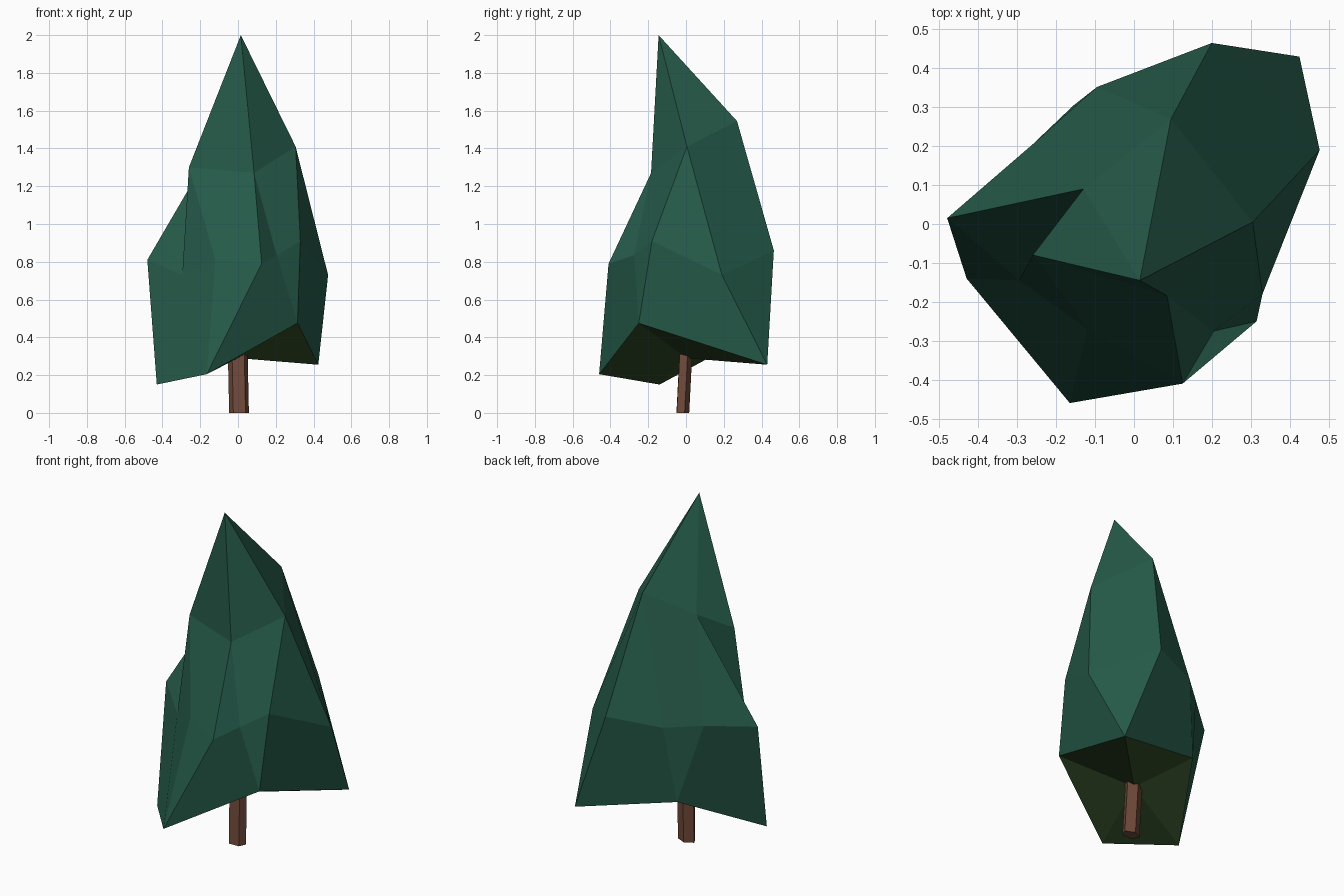
import bpy, bmesh, math

if "Cube" in bpy.data.objects:
    bpy.data.objects.remove(bpy.data.objects["Cube"])


def mat(name, rgb):
    m = bpy.data.materials.new(name)
    m.diffuse_color = (*rgb, 1)
    m.use_nodes = True
    m.node_tree.nodes["Principled BSDF"].inputs["Base Color"].default_value = m.diffuse_color
    return m


needle = mat("needle green", (0.019, 0.105, 0.068))
olive = mat("underside olive", (0.033, 0.075, 0.022))
bark = mat("bark brown", (0.165, 0.070, 0.042))


def finish(name, bm, mats):
    bmesh.ops.recalc_face_normals(bm, faces=bm.faces)
    me = bpy.data.meshes.new(name)
    bm.to_mesh(me)
    bm.free()
    for m in mats:
        me.materials.append(m)
    ob = bpy.data.objects.new(name, me)
    bpy.context.collection.objects.link(ob)


# Foliage: rings of 5 upper, 10 middle and 5 hem corners (clockwise from above)
upper = [(.095, .27, 1.545), (.305, .005, 1.41), (.085, -.185, 1.27),
         (-.26, -.08, 1.30), (-.13, .09, 1.41)]
middle = [(.20, .465, .86), (.477, .19, .73), (.33, -.18, .91), (.205, -.275, .835),
          (.125, -.41, .79), (-.12, -.27, .81), (-.295, -.145, .73),
          (-.48, .015, .81), (-.26, .205, .83), (-.095, .352, .83)]
hem = [(.425, .43, .255), (.315, -.25, .475), (-.165, -.46, .205),
       (-.43, -.14, .15), (-.155, .305, .39)]
bm = bmesh.new()
T, M, B = ([bm.verts.new(p) for p in ring] for ring in (upper, middle, hem))
tip = bm.verts.new((.015, -.145, 2.0))
hub = bm.verts.new((0, 0, .29))
for i in range(5):
    j = (i + 1) % 5
    a, b, c = M[2 * i], M[2 * i + 1], M[(2 * i + 2) % 10]
    bm.faces.new((tip, T[i], T[j]))
    bm.faces.new((T[i], M[2 * i - 1], a))
    if i == 3:                      # the notch folds inward
        bm.faces.new((T[i], a, T[j]))
        bm.faces.new((T[j], a, b))
    else:
        bm.faces.new((T[i], a, b, T[j]))
    bm.faces.new((B[i], a, b))
    bm.faces.new((B[i], b, c, B[j]))
    bm.faces.new((B[i], B[j], hub)).material_index = 1
finish("foliage", bm, [needle, olive])

# Trunk: slightly leaning five-sided post
bm = bmesh.new()


def ring(cx, cy, z):
    return [bm.verts.new((cx + .055 * math.cos(t), cy + .037 * math.sin(t), z))
            for t in (math.radians(20 + 72 * k) for k in range(5))]


lo, hi = ring(.006, -.02, 0), ring(-.001, -.003, .33)
for k in range(5):
    n = (k + 1) % 5
    bm.faces.new((lo[k], lo[n], hi[n], hi[k]))
bm.faces.new(lo)
bm.faces.new(hi)
finish("trunk", bm, [bark])
